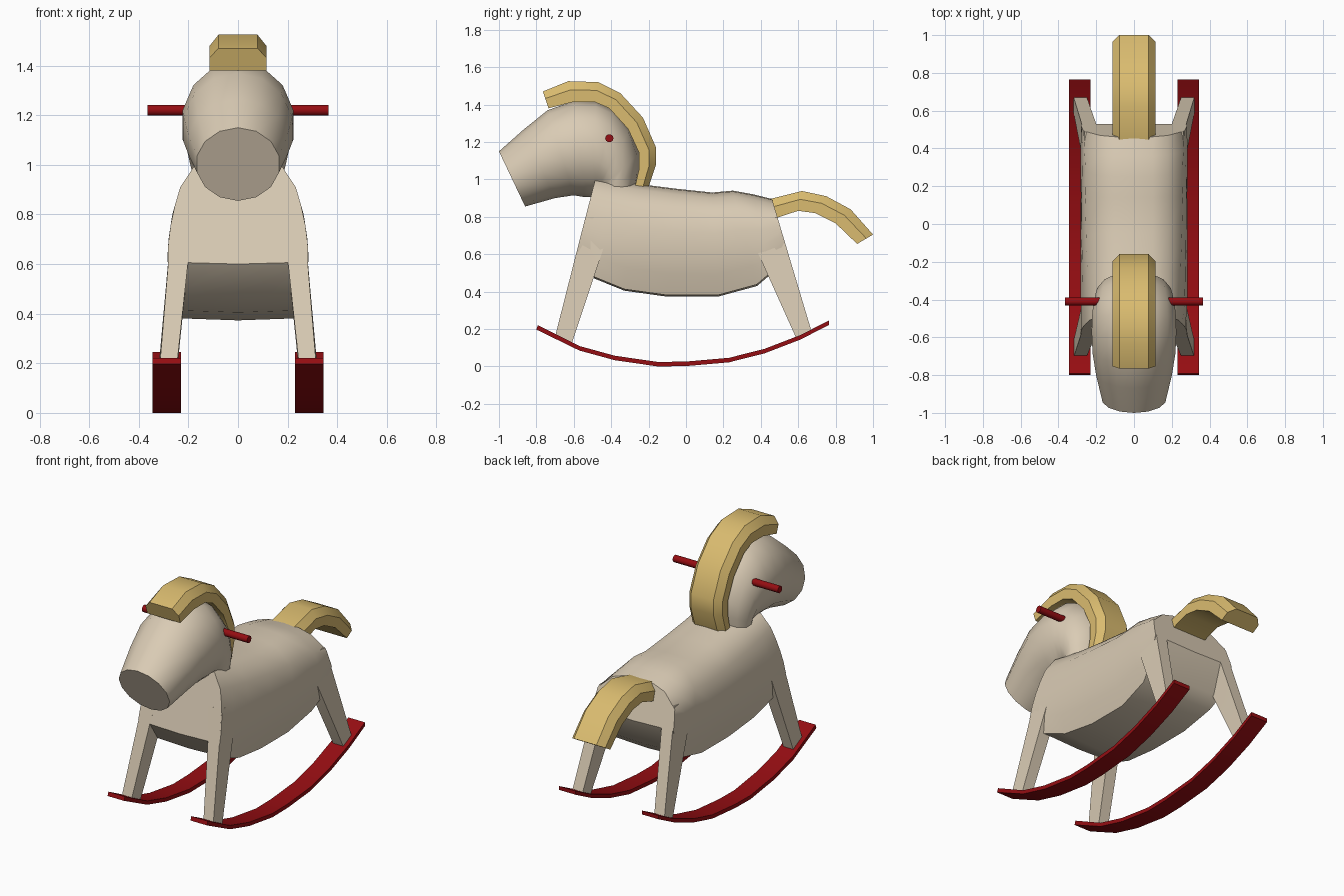
import bpy, math
from mathutils import Vector

if "Cube" in bpy.data.objects:
    bpy.data.objects.remove(bpy.data.objects["Cube"])


def mat(name, col):
    m = bpy.data.materials.new(name)
    m.diffuse_color = (*col, 1)
    m.use_nodes = True
    m.node_tree.nodes["Principled BSDF"].inputs["Base Color"].default_value = m.diffuse_color
    return m


CREAM = mat("cream wood", (0.70, 0.60, 0.46))
GOLD = mat("golden hair", (0.70, 0.50, 0.16))
RED = mat("red paint", (0.30, 0.004, 0.006))


def loft(name, rings, material, angle=30):
    """Skin closed rings of equal length and cap both ends."""
    n = len(rings[0])
    verts = [v for r in rings for v in r]
    faces = [(i * n + j, i * n + (j + 1) % n, (i + 1) * n + (j + 1) % n, (i + 1) * n + j)
             for i in range(len(rings) - 1) for j in range(n)]
    faces += [tuple(range(n))[::-1], tuple(range(len(verts) - n, len(verts)))]
    me = bpy.data.meshes.new(name)
    me.from_pydata(verts, [], faces)
    me.materials.append(material)
    ob = bpy.data.objects.new(name, me)
    bpy.context.collection.objects.link(ob)
    bpy.ops.object.select_all(action='DESELECT')
    ob.select_set(True)
    bpy.context.view_layer.objects.active = ob
    bpy.ops.object.mode_set(mode='EDIT')
    bpy.ops.mesh.select_all(action='SELECT')
    bpy.ops.mesh.normals_make_consistent(inside=False)
    bpy.ops.object.mode_set(mode='OBJECT')
    bpy.ops.object.shade_smooth_by_angle(angle=math.radians(angle))
    return ob


# body: sections between top and bottom outline points, width depends on height
WIDTH = [(0.37, 0.225), (0.5, 0.265), (0.62, 0.285), (0.7, 0.28), (0.8, 0.265), (0.92, 0.23)]


def width(z):
    for (z0, w0), (z1, w1) in zip(WIDTH, WIDTH[1:]):
        if z <= z1:
            return w0 + (w1 - w0) * (z - z0) / (z1 - z0)
    return WIDTH[-1][1]


tops = [(-0.48, 1.02), (-0.39, 1.0), (-0.25, 0.975), (-0.05, 0.95),
        (0.14, 0.93), (0.25, 0.94), (0.36, 0.92), (0.46, 0.895)]
bottoms = [(-0.588, 0.6), (-0.49, 0.47), (-0.33, 0.405), (-0.1, 0.373),
           (0.17, 0.373), (0.38, 0.43), (0.45, 0.49), (0.53, 0.66)]
rings = []
for (ty, tz), (by, bz) in zip(tops, bottoms):
    half = [(0.1, tz - 0.005), (0.18, tz - 0.03)]
    for k in range(5):
        z = (tz - 0.11) + (bz + 0.008 - tz + 0.11) * k / 4
        half.append((width(z), z))
    prof = [(0, tz)] + half + [(0, bz)] + [(-x, z) for x, z in reversed(half)]
    rings.append([(x, by + (ty - by) * (z - bz) / (tz - bz), z) for x, z in prof])
loft("body", rings, CREAM, 40)

# legs: each level gives outer x, inner x, then outer-edge and inner-edge (y, z)
front = [(0.262, 0.17, (-0.537, 0.8), (-0.38, 0.8)),
         (0.28, 0.2, (-0.583, 0.62), (-0.445, 0.62)),
         (0.318, 0.25, (-0.70, 0.16), (-0.61, 0.125))]
rear = [(0.262, 0.17, (0.488, 0.8), (0.33, 0.8)),
        (0.277, 0.2, (0.53, 0.66), (0.365, 0.65)),
        (0.32, 0.25, (0.672, 0.185), (0.59, 0.15))]
for side, s in (("right", 1), ("left", -1)):
    for label, levels in (("front", front), ("rear", rear)):
        loft(f"{label}_leg_{side}",
             [[(s * xo, *a), (s * xo, *b), (s * xi, *b), (s * xi, *a)]
              for xo, xi, a, b in levels], CREAM)

# head and neck: ellipses between upper and lower outline points
head = [((-1.0, 1.15), (-0.86, 0.855), 0.17), ((-0.87, 1.265), (-0.70, 0.90), 0.205),
        ((-0.74, 1.37), (-0.60, 0.915), 0.225), ((-0.60, 1.418), (-0.54, 0.905), 0.23),
        ((-0.48, 1.415), (-0.51, 0.905), 0.228), ((-0.39, 1.375), (-0.50, 0.91), 0.222),
        ((-0.30, 1.27), (-0.49, 0.92), 0.21), ((-0.25, 1.14), (-0.48, 0.93), 0.2),
        ((-0.25, 1.04), (-0.475, 0.93), 0.19), ((-0.27, 0.93), (-0.46, 0.88), 0.18)]
N = 14
rings = []
for up, low, w in head:
    c, r = (Vector(up) + Vector(low)) / 2, (Vector(up) - Vector(low)) / 2
    rings.append([(w * math.sin(a), *(c + r * math.cos(a)))
                  for a in (2 * math.pi * k / N for k in range(N))])
loft("head", rings, CREAM, 40)


# mane and tail: chamfered strips between an outer and an inner outline
def hair(name, outer, inner):
    rings = []
    for o, i in zip(outer, inner):
        o, i = Vector(o), Vector(i)
        m = i.lerp(o, 0.58)
        rings.append([(-0.115, *i), (-0.115, *m), (-0.078, *o),
                      (0.078, *o), (0.115, *m), (0.115, *i)])
    loft(name, rings, GOLD, 28)


hair("mane",
     [(-0.765, 1.47), (-0.63, 1.525), (-0.47, 1.52), (-0.35, 1.46), (-0.23, 1.33),
      (-0.16, 1.17), (-0.16, 1.08), (-0.2, 0.96)],
     [(-0.735, 1.38), (-0.6, 1.415), (-0.49, 1.415), (-0.41, 1.38), (-0.31, 1.27),
      (-0.25, 1.14), (-0.25, 1.06), (-0.275, 0.95)])
hair("tail",
     [(0.44, 0.893), (0.62, 0.938), (0.75, 0.91), (0.88, 0.84), (1.0, 0.705)],
     [(0.47, 0.79), (0.60, 0.832), (0.69, 0.82), (0.80, 0.765), (0.915, 0.655)])

# rockers: curved boards
arc = [(-0.8, 0.197), (-0.57, 0.085), (-0.38, 0.033), (-0.15, 0.0), (0.0, 0.002),
       (0.23, 0.022), (0.42, 0.07), (0.61, 0.143), (0.765, 0.222)]
for side, s in (("right", 1), ("left", -1)):
    loft(f"rocker_{side}",
         [[(s * 0.23, y, z), (s * 0.345, y, z),
           (s * 0.345, y + 0.008 * (y < -0.7), z + 0.024), (s * 0.23, y + 0.008 * (y < -0.7), z + 0.024)]
          for y, z in arc], RED)

# handle bar through the head
loft("handle", [[(x, -0.41 + 0.022 * math.cos(k * math.pi / 5), 1.22 + 0.022 * math.sin(k * math.pi / 5))
                 for k in range(10)] for x in (-0.365, 0.365)], RED, 40)
